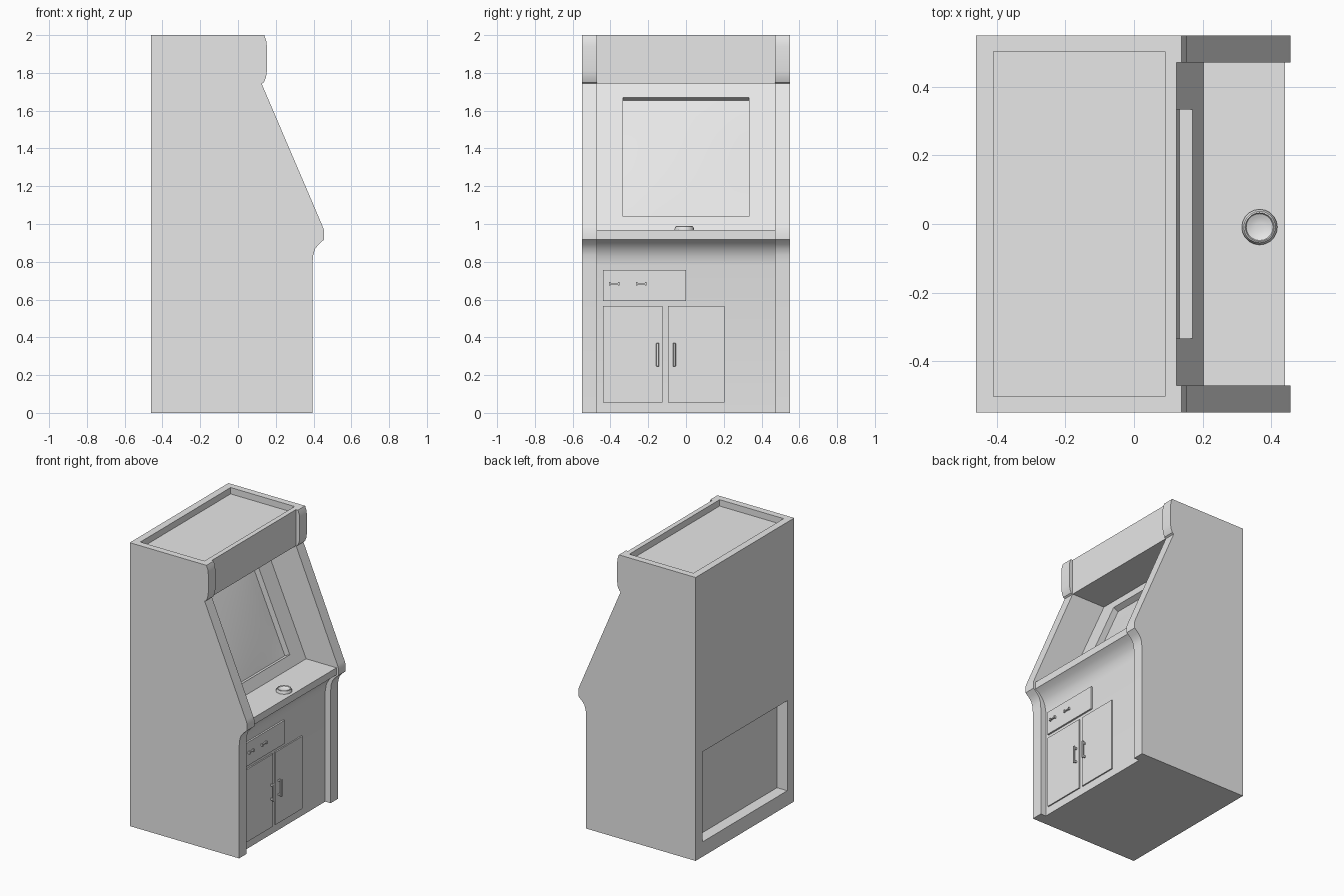
import bpy, bmesh, math

if "Cube" in bpy.data.objects:
    bpy.data.objects.remove(bpy.data.objects["Cube"])

grey = bpy.data.materials.new("plain grey")
grey.diffuse_color = (0.8, 0.8, 0.8, 1)
grey.use_nodes = True
grey.node_tree.nodes["Principled BSDF"].inputs["Base Color"].default_value = grey.diffuse_color


def new_object(name, bm):
    bmesh.ops.recalc_face_normals(bm, faces=bm.faces)
    mesh = bpy.data.meshes.new(name)
    bm.to_mesh(mesh)
    bm.free()
    mesh.materials.append(grey)
    ob = bpy.data.objects.new(name, mesh)
    bpy.context.collection.objects.link(ob)
    return ob


def extrude_profile(name, points, half_width):
    """Extrude an x-z outline along y."""
    bm = bmesh.new()
    face = bm.faces.new([bm.verts.new((x, -half_width, z)) for x, z in points])
    out = bmesh.ops.extrude_face_region(bm, geom=[face])
    for v in out["geom"]:
        if isinstance(v, bmesh.types.BMVert):
            v.co.y = half_width
    return new_object(name, bm)


def box(name, x, y, z, bevel=0):
    """Box from (min, max) ranges."""
    bm = bmesh.new()
    bmesh.ops.create_cube(bm, size=1)
    for v in bm.verts:
        v.co = [(a + b) / 2 + c * (b - a) for (a, b), c in zip((x, y, z), v.co)]
    if bevel:
        bmesh.ops.bevel(bm, geom=bm.edges[:], offset=bevel, segments=1, affect='EDGES')
    return new_object(name, bm)


def activate(ob):
    bpy.ops.object.select_all(action='DESELECT')
    ob.select_set(True)
    bpy.context.view_layer.objects.active = ob


def smooth(ob, angle=32):
    activate(ob)
    bpy.ops.object.shade_smooth_by_angle(angle=math.radians(angle))


def cut(ob, cutter):
    mod = ob.modifiers.new("cut", 'BOOLEAN')
    mod.operation, mod.solver, mod.object = 'DIFFERENCE', 'EXACT', cutter
    activate(ob)
    bpy.ops.object.modifier_apply(modifier=mod.name)
    bpy.data.objects.remove(cutter)


# Cabinet: the outline of the side panels at full width
cabinet = extrude_profile("cabinet", [
    (-0.46, 0), (0.394, 0), (0.394, 0.79), (0.398, 0.835), (0.408, 0.868),
    (0.428, 0.893), (0.456, 0.918), (0.456, 0.965), (0.447, 0.99),
    (0.125, 1.743), (0.137, 1.75), (0.148, 1.775), (0.153, 1.81),
    (0.153, 1.94), (0.149, 1.972), (0.139, 2), (-0.46, 2)], 0.55)

# Front between the side panels: marquee, slanted bezel, control deck, kick panel
cut(cabinet, extrude_profile("front_cutter", [
    (0.124, 2.1), (0.124, 1.745), (-0.14, 1.745), (0.203, 0.968), (0.44, 0.968),
    (0.44, 0.918), (0.407, 0.897), (0.380, 0.867), (0.361, 0.83), (0.352, 0.78),
    (0.352, -0.1), (0.7, -0.1), (0.7, 2.1)], 0.47))

# Sunken roof and rear service opening
cut(cabinet, box("roof_cutter", (-0.41, 0.09), (-0.503, 0.503), (1.955, 2.1)))
cut(cabinet, box("rear_cutter", (-0.6, -0.38), (-0.472, 0.472), (0.105, 0.74)))

# Screen opening, square to the slanted bezel
tilt = -math.atan(0.343 / 0.777)
screen_cutter = box("screen_cutter", (-0.044, 0.044), (-0.333, 0.333), (-0.344, 0.344))
screen_cutter.rotation_euler.y = tilt
screen_cutter.location = (0.032, 0, 1.355)
bpy.context.view_layer.update()
cut(cabinet, screen_cutter)
smooth(cabinet)

# Slightly domed screen glass
bm = bmesh.new()
bmesh.ops.create_grid(bm, x_segments=14, y_segments=14, size=1)
for v in bm.verts:
    u, w = v.co.x, v.co.y
    v.co = (-0.042 + 0.014 * (1 - u * u) * (1 - w * w), u * 0.333, w * 0.344)
screen = new_object("screen", bm)
if screen.data.polygons[0].normal.x < 0:
    screen.data.flip_normals()
screen.rotation_euler.y = tilt
screen.location = (0.032, 0, 1.355)
smooth(screen)

# Coin panel and the two cupboard doors
FRONT = 0.352
box("coin_panel", (FRONT - 0.01, 0.364), (-0.44, 0), (0.592, 0.757))
for side, y0, y1, hy in (("left", -0.44, -0.125, -0.15), ("right", -0.095, 0.205, -0.062)):
    box(side + "_door", (FRONT - 0.01, 0.361), (y0, y1), (0.055, 0.567))
    # Upright pull handle on two posts
    box(side + "_handle_bar", (0.376, 0.388), (hy - 0.008, hy + 0.008), (0.245, 0.37), 0.003)
    for i, z in enumerate((0.252, 0.351)):
        box(f"{side}_handle_post_{i}", (0.355, 0.38), (hy - 0.005, hy + 0.005), (z, z + 0.012))

# Coin slots: a thin bar between two end blocks
for i, y in enumerate((-0.38, -0.237)):
    box(f"coin_slot_{i}", (0.36, 0.374), (y - 0.022, y + 0.022), (0.68, 0.687))
    for j, s in enumerate((-1, 1)):
        box(f"coin_slot_end_{i}_{j}", (0.36, 0.377),
            (y + s * 0.023 - 0.004, y + s * 0.023 + 0.004), (0.675, 0.692))

# Round control on the deck: a low rim around a shallow bowl
bm = bmesh.new()
N, rings = 20, []
for r, z in ((0.052, 0.965), (0.052, 0.974), (0.046, 0.987), (0.042, 0.989),
             (0.039, 0.983), (0.028, 0.978), (0.014, 0.975)):
    rings.append([bm.verts.new((0.366 + r * math.cos(2 * math.pi * k / N),
                                -0.009 + r * math.sin(2 * math.pi * k / N), z))
                  for k in range(N)])
for a, b in zip(rings, rings[1:]):
    for k in range(N):
        bm.faces.new((a[k], a[(k + 1) % N], b[(k + 1) % N], b[k]))
bm.faces.new(rings[-1])
bm.faces.new(rings[0][::-1])
smooth(new_object("round_control", bm))
